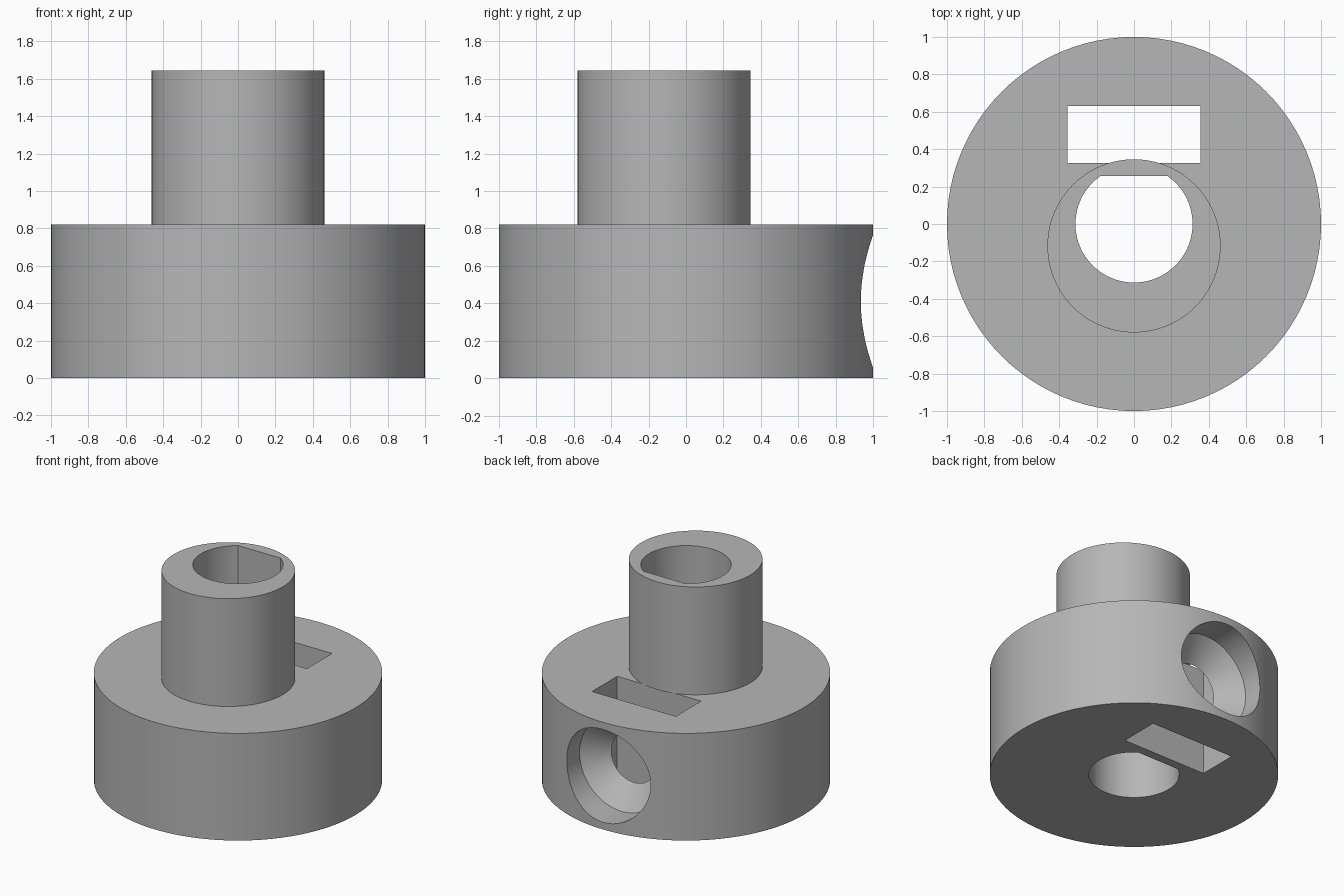
import bpy, bmesh, math
from mathutils import Matrix, Vector

cube = bpy.data.objects.get("Cube")
if cube:
    bpy.data.objects.remove(cube, do_unlink=True)

grey = bpy.data.materials.new("plain grey")
grey.use_nodes = True
colour = (0.47, 0.47, 0.47, 1)
grey.diffuse_color = colour
grey.node_tree.nodes["Principled BSDF"].inputs["Base Color"].default_value = colour

SIDES = 96
BASE_TOP, BOSS_TOP = 0.82, 1.645


def finish(name, bm):
    bmesh.ops.recalc_face_normals(bm, faces=bm.faces)
    mesh = bpy.data.meshes.new(name)
    bm.to_mesh(mesh)
    bm.free()
    mesh.materials.append(grey)
    obj = bpy.data.objects.new(name, mesh)
    bpy.context.collection.objects.link(obj)
    return obj


def prism(name, outline, z0, z1):
    """Extrude a closed xy outline from z0 to z1."""
    bm = bmesh.new()
    face = bm.faces.new([bm.verts.new((x, y, z0)) for x, y in outline])
    up = bmesh.ops.extrude_face_region(bm, geom=[face])["geom"]
    verts = [v for v in up if isinstance(v, bmesh.types.BMVert)]
    bmesh.ops.translate(bm, verts=verts, vec=(0, 0, z1 - z0))
    return finish(name, bm)


def circle(radius, cy=0):
    angles = [2 * math.pi * i / SIDES for i in range(SIDES)]
    return [(radius * math.cos(a), cy + radius * math.sin(a)) for a in angles]


def lathe_y(name, profile, z):
    """Spin (radius, y) points about a y-pointing axis at height z."""
    bm = bmesh.new()
    rings = []
    for r, y in profile:
        rings.append([bm.verts.new((a, y, z + b)) for a, b in circle(r)])
    for low, high in zip(rings, rings[1:]):
        for i in range(SIDES):
            j = (i + 1) % SIDES
            bm.faces.new((low[i], low[j], high[j], high[i]))
    bm.faces.new(rings[0])
    bm.faces.new(rings[-1])
    return finish(name, bm)


def combine(target, other, operation):
    mod = target.modifiers.new(operation.lower(), "BOOLEAN")
    mod.operation, mod.solver, mod.object = operation, "EXACT", other
    bpy.context.view_layer.objects.active = target
    bpy.ops.object.modifier_apply(modifier=mod.name)
    bpy.data.objects.remove(other, do_unlink=True)


# Wide round base with a vertical nut slot
hub = prism("shaft_hub", circle(1), 0, BASE_TOP)
slot = [(-0.355, 0.325), (0.355, 0.325), (0.355, 0.63), (-0.355, 0.63)]
combine(hub, prism("nut_slot", slot, -0.2, 1), "DIFFERENCE")

# Countersunk screw hole from the back into the slot
screw = [(0.185, 0.5), (0.185, 0.625), (0.355, 0.78), (0.355, 1.2)]
combine(hub, lathe_y("screw_hole", screw, BASE_TOP / 2), "DIFFERENCE")

# Off-centre boss on top
combine(hub, prism("boss", circle(0.463, -0.117), BASE_TOP, BOSS_TOP), "UNION")

# D-shaped shaft bore through everything
bore_r, flat_y = 0.313, 0.257
start = math.pi - math.asin(flat_y / bore_r)
sweep = 2 * math.pi - (math.pi - 2 * math.asin(flat_y / bore_r))
arc = [start + sweep * i / SIDES for i in range(SIDES + 1)]
d_shape = [(bore_r * math.cos(a), bore_r * math.sin(a)) for a in arc]
combine(hub, prism("shaft_bore", d_shape, -0.2, 2), "DIFFERENCE")

# Smooth round walls, crisp edges
bpy.ops.object.select_all(action="DESELECT")
hub.select_set(True)
bpy.context.view_layer.objects.active = hub
bpy.ops.object.shade_smooth_by_angle(angle=math.radians(25))
